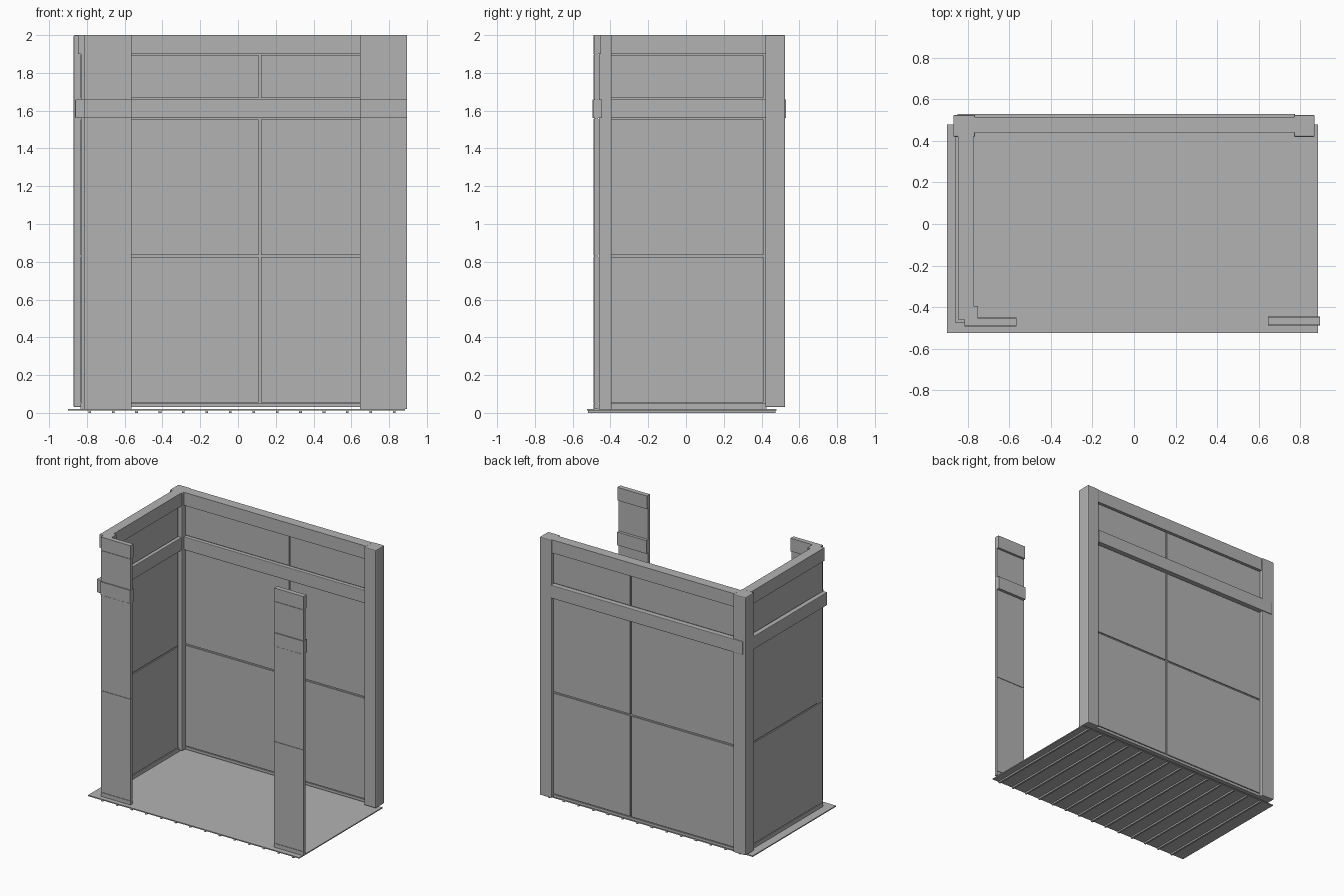
import bpy

cube = bpy.data.objects.get("Cube")
if cube:
    bpy.data.objects.remove(cube, do_unlink=True)

grey = bpy.data.materials.new("plain grey")
grey.use_nodes = True
COLOUR = (0.45, 0.45, 0.45, 1)
grey.diffuse_color = COLOUR
grey.node_tree.nodes["Principled BSDF"].inputs["Base Color"].default_value = COLOUR


def box(name, x, y, z, bevel=0):
    """Box spanning the given (low, high) ranges."""
    bpy.ops.mesh.primitive_cube_add(size=1)
    ob = bpy.context.object
    ob.name = name
    ob.location = [(a + b) / 2 for a, b in (x, y, z)]
    ob.scale = [b - a for a, b in (x, y, z)]
    bpy.ops.object.transform_apply(location=True, scale=True)
    ob.data.materials.append(grey)
    if bevel:
        mod = ob.modifiers.new("soft edges", "BEVEL")
        mod.width = bevel
        mod.segments = 2
    return ob


TOP = 2.0
SEAM = 0.83                 # height of the horizontal panel joint
MID = (1.56, 1.66)          # middle rail
HEAD = (1.9, TOP)           # top rail
ROWS = [(0.05, SEAM), (SEAM, MID[0]), (MID[1], HEAD[0])]
GAP = 0.006


def inset(span):
    return (span[0] + GAP, span[1] - GAP)


# Floor sheet with ribs underneath
box("floor", (-0.90, 0.885), (-0.525, 0.48), (0.012, 0.02))
for i in range(14):
    x = -0.785 + i * 0.124
    box("floor_rib", (x - 0.007, x + 0.007), (-0.52, 0.475), (0, 0.012))

# Corner posts
box("back_right_post", (-0.87, -0.765), (0.42, 0.525), (0.03, TOP), 0.006)
box("back_left_post", (0.77, 0.87), (0.42, 0.525), (0.03, TOP), 0.006)
box("front_corner_stile", (-0.83, -0.75), (-0.46, -0.395), (0.02, TOP))

# Back wall: core sheet, jointed panels and rails
back = (-0.77, 0.775)
box("back_core", back, (0.468, 0.492), (0.03, HEAD[0]))
for row in ROWS:
    for span in ((back[0], 0.115), (0.115, back[1])):
        box("back_panel", inset(span), (0.46, 0.5), inset(row))
box("back_top_rail", back, (0.44, 0.515), HEAD)
box("back_middle_rail", (-0.85, 0.775), (0.44, 0.53), MID, 0.004)
box("back_bottom_rail", back, (0.46, 0.5), (0.03, 0.05))

# Side wall, made the same way
side = (-0.46, 0.425)
box("side_core", (-0.828, -0.8), side, (0.02, HEAD[0]))
for row in ROWS:
    box("side_panel", (-0.835, -0.792), (-0.43, 0.41), inset(row))
box("side_top_rail", (-0.847, -0.773), side, HEAD)
box("side_middle_rail", (-0.862, -0.773), (-0.475, 0.425), MID, 0.004)
box("side_bottom_rail", (-0.835, -0.792), side, (0.02, 0.05))

# Front jambs on both sides of the opening
for name, x, front in (("right", (-0.815, -0.565), -0.49),
                       ("left", (0.645, 0.895), -0.485)):
    box(f"front_{name}_core", x, (front + 0.004, front + 0.018), (0.02, TOP))
    for row in ROWS:
        box(f"front_{name}_panel", x, (front, front + 0.022),
            (row[0] + GAP / 2, row[1] - GAP / 2))
    box(f"front_{name}_middle_band", x, (front - 0.004, front + 0.04), MID)
    box(f"front_{name}_top_band", x, (front, front + 0.036), HEAD)
    box(f"front_{name}_foot", x, (front, front + 0.022), (0.02, 0.05))
